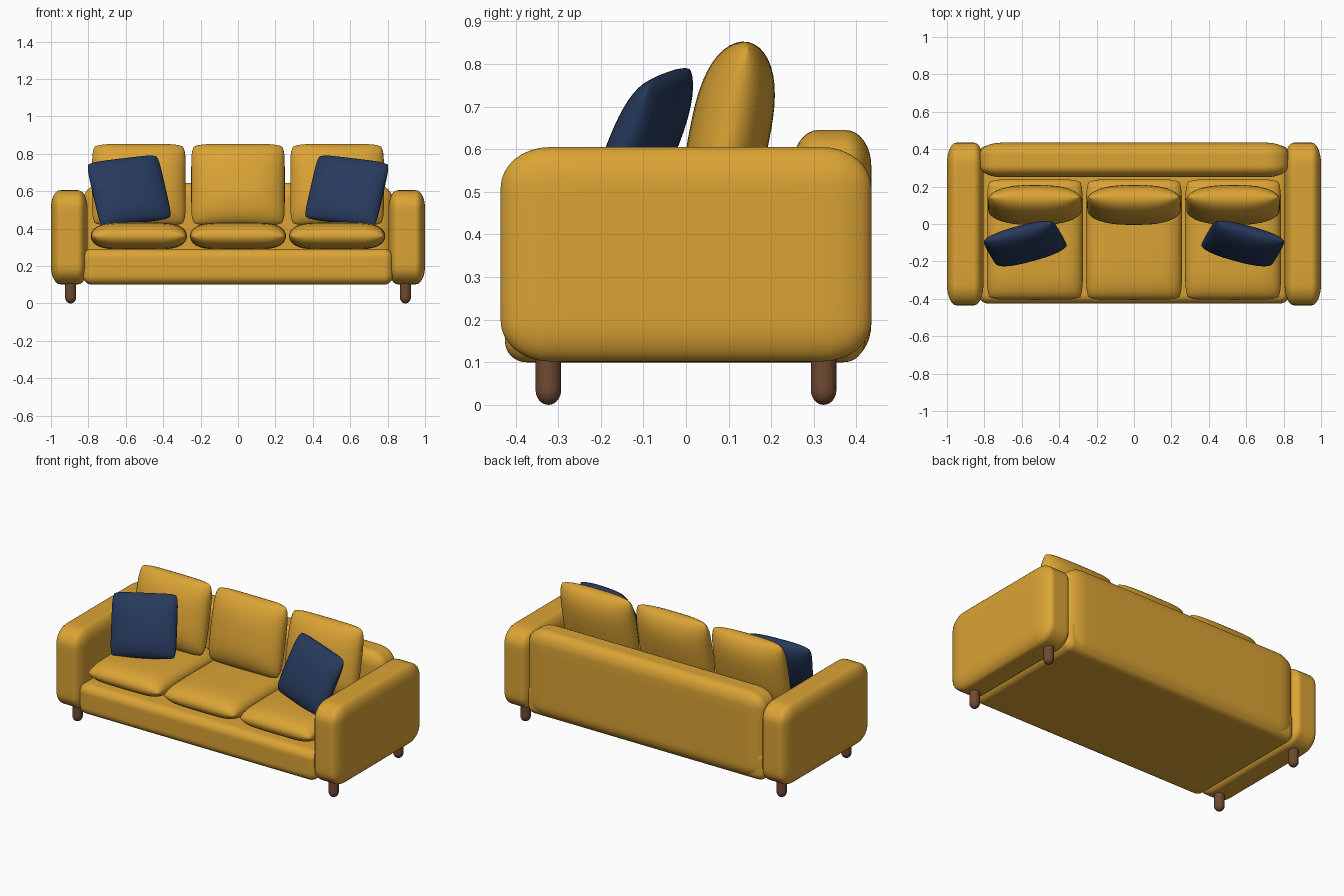
import bpy, bmesh, math
from mathutils import Matrix, Vector

if "Cube" in bpy.data.objects:
    bpy.data.objects.remove(bpy.data.objects["Cube"])


def material(name, rgb):
    m = bpy.data.materials.new(name)
    m.diffuse_color = (*rgb, 1)
    m.use_nodes = True
    m.node_tree.nodes["Principled BSDF"].inputs["Base Color"].default_value = m.diffuse_color
    return m


MUSTARD = material("mustard fabric", (0.71, 0.37, 0.035))
NAVY = material("navy fabric", (0.02, 0.042, 0.11))
WOOD = material("brown wood", (0.16, 0.068, 0.032))


def finish(bm, name, mat, matrix):
    bmesh.ops.transform(bm, matrix=matrix, verts=bm.verts)
    bmesh.ops.recalc_face_normals(bm, faces=bm.faces)
    for f in bm.faces:
        f.smooth = True
    me = bpy.data.meshes.new(name)
    bm.to_mesh(me)
    bm.free()
    me.materials.append(mat)
    ob = bpy.data.objects.new(name, me)
    bpy.context.collection.objects.link(ob)
    return ob


def soft_box(name, lo, hi, radii, mat=MUSTARD):
    """Box between two corners with a separate rounding radius per axis."""
    half = [(b - a) / 2 for a, b in zip(lo, hi)]
    mid = Vector([(b + a) / 2 for a, b in zip(lo, hi)])
    bm = bmesh.new()
    bmesh.ops.create_cube(bm, size=2)
    bmesh.ops.subdivide_edges(bm, edges=bm.edges, cuts=15, use_grid_fill=True)
    for v in bm.verts:
        core, off = [], []
        for i in range(3):
            t = v.co[i]
            s = math.copysign(1, t)
            core.append(max(-1, min(1, 2 * t)) * (half[i] - radii[i]))
            off.append(s * math.tan(max(0, 2 * abs(t) - 1) * math.pi / 4))
        d = Vector(off).normalized()
        v.co = [core[i] + d[i] * radii[i] for i in range(3)]
    return finish(bm, name, mat, Matrix.Translation(mid))


def cushion(name, half, matrix, mat=MUSTARD, p=2.5, corner=0.06):
    """Puffed cushion: two domed sheets welded along a rounded-square rim."""
    bm = bmesh.new()
    for side in (-1, 1):
        sheet = bmesh.ops.create_grid(bm, x_segments=24, y_segments=24, size=1)
        for v in sheet["verts"]:
            a = math.sin(v.co.x * math.pi / 2)
            b = math.sin(v.co.y * math.pi / 2)
            puff = math.sqrt(max(0, 1 - abs(a) ** p) * max(0, 1 - abs(b) ** p))
            v.co = (half[0] * a * (1 - corner * abs(b) ** 8),
                    half[1] * b * (1 - corner * abs(a) ** 8),
                    half[2] * side * puff)
    bmesh.ops.remove_doubles(bm, verts=bm.verts, dist=0.0003)
    return finish(bm, name, mat, matrix)


def frame(u, v, centre):
    """Placement whose local x and y follow u and v."""
    u = Vector(u).normalized()
    n = u.cross(Vector(v)).normalized()
    v = n.cross(u)
    return Matrix.Translation(centre) @ Matrix((u, v, n)).transposed().to_4x4()


# Frame: base and backrest
soft_box("base", (-0.83, -0.425, 0.10), (0.83, 0.42, 0.292), (0.05, 0.05, 0.05))
soft_box("backrest", (-0.825, 0.25, 0.105), (0.825, 0.435, 0.645), (0.12, 0.06, 0.085))

# Arms and legs
for s, side in ((-1, "left"), (1, "right")):
    xs = sorted((s * 0.805, s * 1.0))
    soft_box(side + "_arm", (xs[0], -0.435, 0.102), (xs[1], 0.435, 0.605),
             (0.05, 0.115, 0.095))
    for y, end in ((-0.323, "front"), (0.323, "back")):
        x = s * 0.895
        soft_box(f"{end}_{side}_leg", (x - 0.03, y - 0.03, 0), (x + 0.03, y + 0.03, 0.15),
                 (0.0299, 0.0299, 0.035), WOOD)

# Seat and back cushions
for x, label in ((-0.53, "left"), (0, "middle"), (0.53, "right")):
    cushion(label + "_seat_cushion", (0.257, 0.322, 0.072),
            Matrix.Translation((x, -0.083, 0.36)), p=5, corner=0.05)
    cushion(label + "_back_cushion", (0.25, 0.222, 0.094),
            frame((1, 0, 0), (0, 0.2, 1), (x, 0.102, 0.634)), p=2.7)

# Throw pillows, leaning and turned, mirrored across the middle
for s, side in ((-1, "left"), (1, "right")):
    cushion(side + "_throw_pillow", (0.2, 0.188, 0.065),
            frame((0.37, -s * 0.1, -s * 0.045), (s * 0.07, 0.13, 0.325),
                  (s * 0.582, -0.105, 0.602)), NAVY, p=2.7, corner=0.05)
